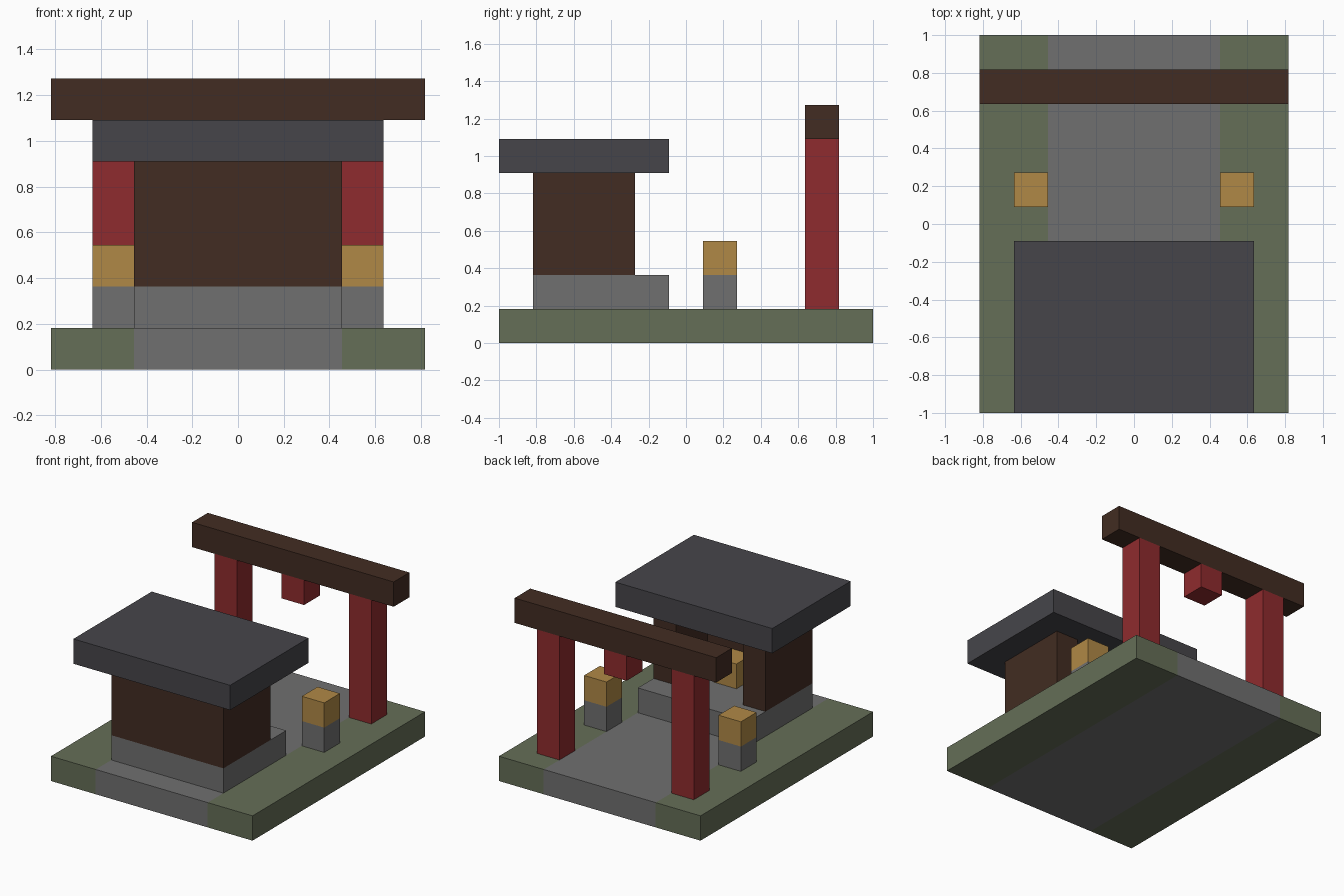
import bpy
import bmesh

U = 2 / 11  # one block of the grid

cube = bpy.data.objects.get("Cube")
if cube:
    bpy.data.objects.remove(cube, do_unlink=True)


def linear(c):
    c /= 255
    return c / 12.92 if c <= 0.04045 else ((c + 0.055) / 1.055) ** 2.4


def material(name, *rgb):
    mat = bpy.data.materials.new(name)
    color = [linear(c) for c in rgb] + [1]
    mat.use_nodes = True
    mat.diffuse_color = color
    bsdf = mat.node_tree.nodes["Principled BSDF"]
    bsdf.inputs["Base Color"].default_value = color
    bsdf.inputs["Roughness"].default_value = 0.9
    return mat


grass = material("moss_green", 101, 110, 87)
stone = material("stone_grey", 112, 112, 112)
slate = material("slate_grey", 70, 69, 74)
wood = material("dark_wood", 66, 44, 34)
red = material("painted_red", 143, 43, 46)
gold = material("lantern_gold", 176, 137, 70)


def prism(name, outline, z0, z1, mat):
    """Extrude a counter-clockwise plan outline between two heights, in blocks."""
    bm = bmesh.new()
    face = bm.faces.new([bm.verts.new((x * U, y * U, z0 * U)) for x, y in outline])
    top = bmesh.ops.extrude_face_region(bm, geom=[face])["geom"]
    verts = [v for v in top if isinstance(v, bmesh.types.BMVert)]
    bmesh.ops.translate(bm, verts=verts, vec=(0, 0, (z1 - z0) * U))
    bmesh.ops.recalc_face_normals(bm, faces=bm.faces)
    mesh = bpy.data.meshes.new(name)
    bm.to_mesh(mesh)
    bm.free()
    mesh.materials.append(mat)
    obj = bpy.data.objects.new(name, mesh)
    bpy.context.collection.objects.link(obj)
    return obj


def block(name, x, y, z, mat):
    (x0, x1), (y0, y1) = x, y
    return prism(name, [(x0, y0), (x1, y0), (x1, y1), (x0, y1)], *z, mat)


def pair(name, x, y, z, mat):
    """Same block on the left (+x) and mirrored on the right."""
    block("left_" + name, x, y, z, mat)
    block("right_" + name, (-x[1], -x[0]), y, z, mat)


# Ground: stone path between two strips of grass
block("path", (-2.5, 2.5), (-5.5, 5.5), (0, 1), stone)
pair("grass", (2.5, 4.5), (-5.5, 5.5), (0, 1), grass)

# Shrine: plinth, walls open towards the gate, offering inside, flat roof
block("shrine_plinth", (-2.5, 2.5), (-4.5, -0.5), (1, 2), stone)
walls = [(-2.5, -4.5), (2.5, -4.5), (2.5, -1.5), (1.5, -1.5),
         (1.5, -3.5), (-1.5, -3.5), (-1.5, -1.5), (-2.5, -1.5)]
prism("shrine_walls", walls, 2, 5, wood)
block("offering_box", (-0.5, 0.5), (-3.5, -2.5), (2, 3), gold)
block("shrine_roof", (-3.5, 3.5), (-5.5, -0.5), (5, 6), slate)

# Lanterns beside the path
pair("lantern_base", (2.5, 3.5), (0.5, 1.5), (1, 2), stone)
pair("lantern_light", (2.5, 3.5), (0.5, 1.5), (2, 3), gold)

# Gate: posts, top beam and hanging centre block
pair("gate_post", (2.5, 3.5), (3.5, 4.5), (1, 6), red)
block("gate_beam", (-4.5, 4.5), (3.5, 4.5), (6, 7), wood)
block("gate_centre_block", (-0.5, 0.5), (3.5, 4.5), (5, 6), red)
